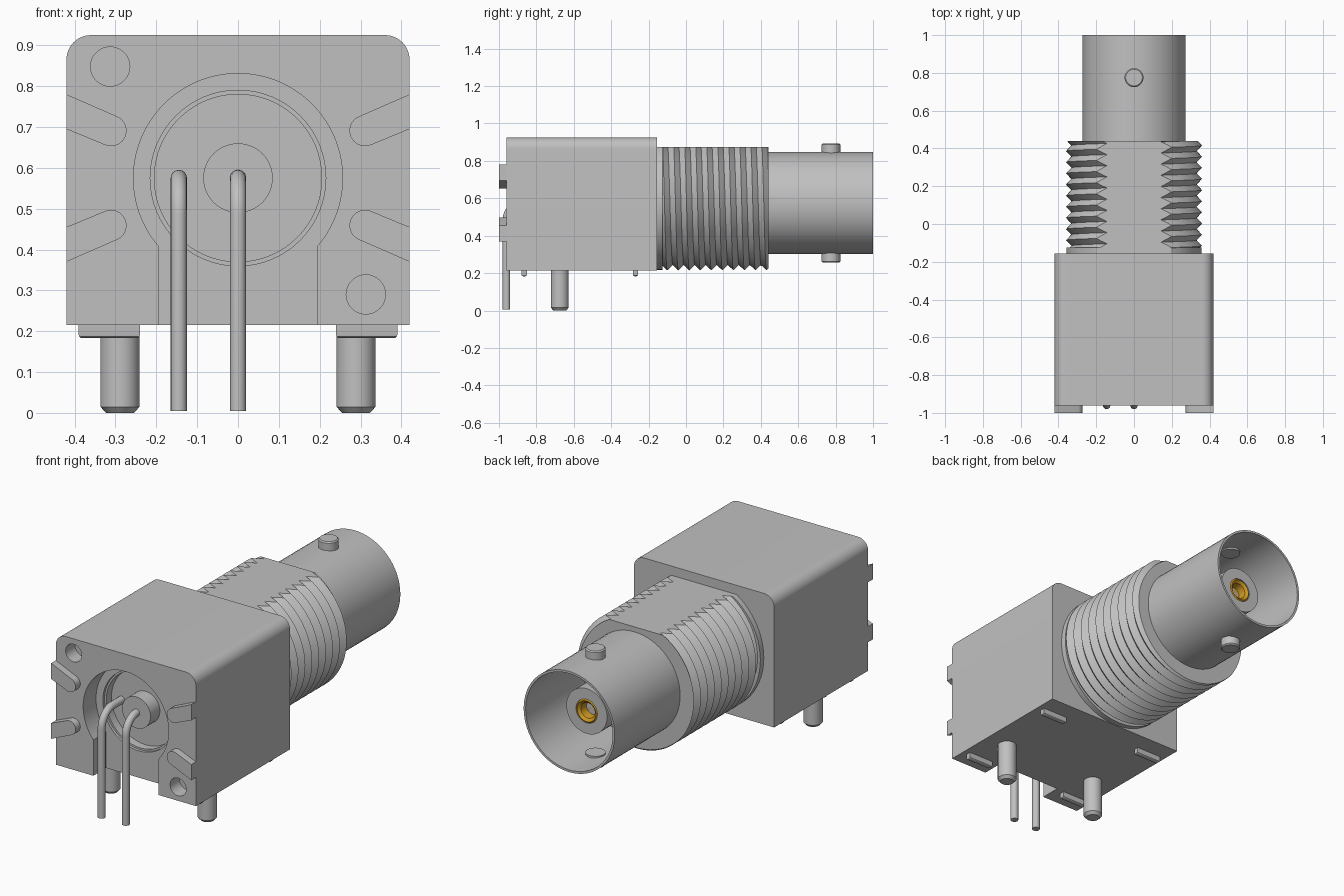
import bpy, bmesh, math
from mathutils import Vector

if "Cube" in bpy.data.objects:
    bpy.data.objects.remove(bpy.data.objects["Cube"], do_unlink=True)

AXIS_Z = 0.575          # height of the connector axis
FLAT = 0.30             # flat on top of the barrel, above the axis
SEG = 64


def material(name, rgb):
    m = bpy.data.materials.new(name)
    m.use_nodes = True
    m.diffuse_color = (*rgb, 1)
    m.node_tree.nodes["Principled BSDF"].inputs["Base Color"].default_value = (*rgb, 1)
    return m


GREY = material("light grey", (0.53, 0.53, 0.53))
GOLD = material("gold", (0.60, 0.31, 0.015))


def smooth(ob):
    bpy.ops.object.select_all(action='DESELECT')
    ob.select_set(True)
    bpy.context.view_layer.objects.active = ob
    bpy.ops.object.shade_smooth_by_angle(angle=math.radians(30))


def finish(name, bm, mat=GREY):
    bmesh.ops.recalc_face_normals(bm, faces=bm.faces)
    me = bpy.data.meshes.new(name)
    bm.to_mesh(me)
    bm.free()
    ob = bpy.data.objects.new(name, me)
    bpy.context.collection.objects.link(ob)
    me.materials.append(mat)
    smooth(ob)
    return ob


def cut_flat(bm):
    """Slice the top of a barrel part flat."""
    bmesh.ops.bisect_plane(bm, geom=bm.verts[:] + bm.edges[:] + bm.faces[:], dist=1e-6,
                           plane_co=(0, 0, AXIS_Z + FLAT), plane_no=(0, 0, 1), clear_outer=True)
    bmesh.ops.holes_fill(bm, edges=[e for e in bm.edges if e.is_boundary], sides=0)


def lathe(name, profile, x=0, y=0, z=AXIS_Z, axis='Y', mat=GREY, flat=False):
    """Revolve (radius, distance along axis) points."""
    bm = bmesh.new()
    rings = []
    for r, h in profile:
        ring = []
        for k in range(SEG):
            a = math.tau * k / SEG
            u, v = r * math.cos(a), r * math.sin(a)
            ring.append(bm.verts.new((x + u, y + h, z + v) if axis == 'Y' else (x + u, y + v, z + h)))
        rings.append(ring)
    for a, b in zip(rings, rings[1:]):
        for k in range(SEG):
            n = (k + 1) % SEG
            bm.faces.new((a[k], a[n], b[n], b[k]))
    bmesh.ops.remove_doubles(bm, verts=bm.verts, dist=1e-5)
    if flat:
        cut_flat(bm)
    return finish(name, bm, mat)


def rod(name, r, a, b, **kw):
    return lathe(name, [(0, a), (r, a), (r, b), (0, b)], **kw)


def prism(name, pts, y0, y1):
    """Extrude an x-z outline along y."""
    bm = bmesh.new()
    f = bm.faces.new([bm.verts.new((px, y0, pz)) for px, pz in pts])
    new = bmesh.ops.extrude_face_region(bm, geom=[f])["geom"]
    bmesh.ops.translate(bm, vec=(0, y1 - y0, 0), verts=[v for v in new if isinstance(v, bmesh.types.BMVert)])
    return finish(name, bm)


def arc(cx, cz, r, a0, a1, n=12):
    return [(cx + r * math.cos(math.radians(a0 + (a1 - a0) * i / n)),
             cz + r * math.sin(math.radians(a0 + (a1 - a0) * i / n))) for i in range(n + 1)]


def subtract(ob, cutter):
    cutter.hide_render = True
    bpy.ops.object.select_all(action='DESELECT')
    bpy.context.view_layer.objects.active = ob
    ob.select_set(True)
    mod = ob.modifiers.new("cut", 'BOOLEAN')
    mod.operation, mod.solver, mod.object = 'DIFFERENCE', 'EXACT', cutter
    bpy.ops.object.modifier_apply(modifier=mod.name)
    bpy.data.objects.remove(cutter, do_unlink=True)


# Housing block with rounded top edges and a recessed front
FRONT, BACK = -0.96, -0.155
housing = prism("housing", [(-0.42, 0.215), (0.42, 0.215)] + arc(0.36, 0.865, 0.06, 0, 90)
                + arc(-0.36, 0.865, 0.06, 90, 180), FRONT, BACK)
recess = [(-0.195, 0.1), (0.195, 0.1)] + arc(0, AXIS_Z, 0.256, -40.4, 220.4, 64)
subtract(housing, prism("recess_cutter", recess, -1.1, FRONT + 0.11))
subtract(housing, lathe("well_cutter", [(0, -1.1), (0.215, -1.1), (0.215, FRONT + 0.125),
                                        (0.205, FRONT + 0.125), (0.205, FRONT + 0.17), (0, FRONT + 0.17)]))
for hx, hz in ((-0.313, 0.848), (0.313, 0.29)):
    subtract(housing, rod("hole_cutter", 0.048, -1.1, FRONT + 0.08, x=hx, z=hz))
smooth(housing)
rod("rear_boss", 0.085, FRONT + 0.09, FRONT + 0.2)

# Slanted tabs on the front face
for side, sx in (("left", 1), ("right", -1)):
    for level, sz in (("upper", 1), ("lower", -1)):
        tab = [(0.42, 0.205), (0.42, 0.116)] + arc(0.311, 0.116, 0.038, 293, 113, 16)
        tab[1] = (0.42, 0.12)
        prism(f"{side}_{level}_tab", [(sx * px, AXIS_Z + sz * pz) for px, pz in tab], -1.0, FRONT + 0.002)

# Mounting pegs and standoff ribs under the housing
for side, sx in (("left", 1), ("right", -1)):
    lathe(f"{side}_peg", [(0, 0), (0.034, 0), (0.048, 0.015), (0.048, 0.22), (0, 0.22)],
          x=sx * 0.289, y=-0.675, z=0, axis='Z')
    for place, ry in (("front", -0.865), ("back", -0.27)):
        bm = bmesh.new()
        bmesh.ops.create_cube(bm, size=1)
        bmesh.ops.scale(bm, vec=(0.15, 0.028, 0.04), verts=bm.verts)
        bmesh.ops.translate(bm, vec=(sx * 0.315, ry, 0.203), verts=bm.verts)
        low = [e for e in bm.edges if all(v.co.z < 0.2 for v in e.verts)]
        bmesh.ops.bevel(bm, geom=low, offset=0.008, segments=3, affect='EDGES', profile=0.5)
        finish(f"{side}_{place}_standoff", bm)

# Bent solder pins
for name, px in (("centre_pin", 0), ("ground_pin", -0.145)):
    path = [(-0.96, 0.005)] + arc(-0.87, 0.485, 0.09, 180, 90, 12) + [(-0.78, AXIS_Z)]
    cu = bpy.data.curves.new(name, 'CURVE')
    cu.dimensions = '3D'
    cu.bevel_depth, cu.bevel_resolution, cu.use_fill_caps = 0.02, 6, True
    sp = cu.splines.new('POLY')
    sp.points.add(len(path) - 1)
    for p, (py, pz) in zip(sp.points, path):
        p.co = (px, py, pz, 1)
    pin = bpy.data.objects.new(name, cu)
    bpy.context.collection.objects.link(pin)
    cu.materials.append(GREY)
    bpy.ops.object.select_all(action='DESELECT')
    pin.select_set(True)
    bpy.context.view_layer.objects.active = pin
    bpy.ops.object.convert(target='MESH')
    smooth(bpy.context.view_layer.objects.active)

# Helical threaded barrel with a flat top
PITCH, CREST, ROOT, Y0, Y1, COLS = 0.059, 0.36, 0.332, -0.13, 0.44, 96
rod("barrel_collar", 0.358, BACK - 0.01, Y0 + 0.005, flat=True)
bm = bmesh.new()
grid = []
for i in range(-3, int(2 * (Y1 - Y0) / PITCH) + 3):
    row = []
    for c in range(COLS + 1):
        t = c / COLS
        y = min(max(Y0 + PITCH * (i / 2 + t), Y0), Y1)
        phase = ((y - Y0) / PITCH - t) % 1
        r = ROOT + (CREST - ROOT) * abs(2 * phase - 1)
        a = math.tau * t
        row.append(bm.verts.new((r * math.sin(a), y, AXIS_Z + r * math.cos(a))))
    grid.append(row)
for a, b in zip(grid, grid[1:]):
    for c in range(COLS):
        q = (a[c], a[c + 1], b[c + 1], b[c])
        if not any(all(abs(v.co.y - e) < 1e-6 for v in q) for e in (Y0, Y1)):
            bm.faces.new(q)
bmesh.ops.delete(bm, geom=[v for v in bm.verts if not v.link_faces], context='VERTS')
bmesh.ops.remove_doubles(bm, verts=bm.verts, dist=1e-5)
bmesh.ops.holes_fill(bm, edges=[e for e in bm.edges if e.is_boundary], sides=0)
cut_flat(bm)
finish("threaded_barrel", bm)

# Thin-walled bayonet sleeve with two locking lugs
lathe("bayonet_sleeve", [(0, 0.42), (0.273, 0.42), (0.273, 1.0), (0.261, 1.0), (0.261, 0.5), (0, 0.5)])
for name, s in (("upper_lug", 1), ("lower_lug", -1)):
    lathe(name, [(0, s * 0.25), (0.05, s * 0.25), (0.05, s * 0.312), (0.044, s * 0.318), (0, s * 0.318)],
          y=0.775, axis='Z')

# Insulator and gold centre socket
lathe("insulator", [(0, 0.49), (0.122, 0.49), (0.122, 0.85), (0.064, 0.85), (0.064, 0.8), (0, 0.8)])
lathe("centre_socket", [(0, 0.79), (0.0635, 0.79), (0.0635, 0.846), (0.056, 0.852), (0.042, 0.84),
                        (0.036, 0.80), (0, 0.80)], mat=GOLD)
